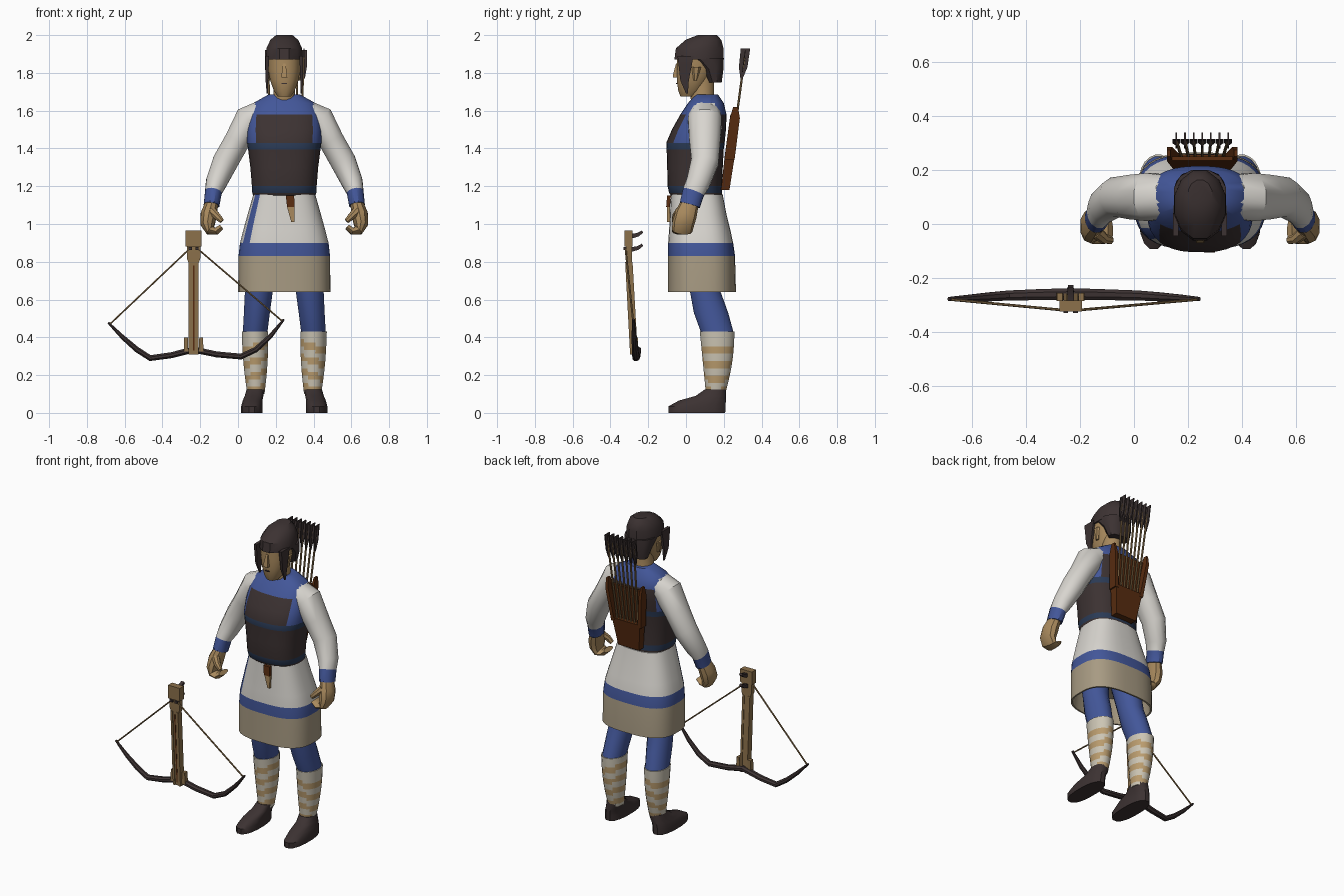
import bpy, bmesh, math
from mathutils import Vector

cube = bpy.data.objects.get("Cube")
if cube:
    bpy.data.objects.remove(cube)

BODY, BOW = 0.245, -0.235   # x of the figure's and the crossbow's middle
SIDES = (("right", -1), ("left", 1))
PALETTE = {
    "white cloth": "D8D5CF", "blue cloth": "43579A", "beige hem": "A89B83",
    "skin": "A8895D", "dark leather": "3C3232", "bow wood": "8C714B",
    "quiver leather": "582C10", "navy trim": "2A3A55",
    "tan wrap": "BA9C6E", "linen": "CCC5B4",
}


def linear(h):
    v = int(h, 16) / 255
    return v / 12.92 if v < 0.04 else ((v + 0.055) / 1.055) ** 2.4


def make_material(name, code):
    m = bpy.data.materials.new(name)
    m.use_nodes = True
    colour = [linear(code[i:i + 2]) for i in (0, 2, 4)] + [1]
    m.diffuse_color = colour
    m.node_tree.nodes["Principled BSDF"].inputs["Base Color"].default_value = colour
    return m


MATS = {k: make_material(k, v) for k, v in PALETTE.items()}
made = []


def skin_rings(name, rings, paint, s, ox):
    """Bridge rings of points, cap the ends, and colour by name or by rule."""
    bm = bmesh.new()
    loops = [[bm.verts.new(p) for p in ring] for ring in rings]
    n = len(loops[0])
    for a, b in zip(loops, loops[1:]):
        for i in range(n):
            j = (i + 1) % n
            bm.faces.new((a[i], a[j], b[j], b[i]))
    bm.faces.new(loops[0])
    bm.faces.new(loops[-1])
    slots = []
    for f in bm.faces:
        key = paint if isinstance(paint, str) else paint(f.calc_center_median())
        if key not in slots:
            slots.append(key)
        f.material_index = slots.index(key)
    for v in bm.verts:
        v.co.x = ox + s * v.co.x
    bmesh.ops.recalc_face_normals(bm, faces=bm.faces)
    me = bpy.data.meshes.new(name)
    bm.to_mesh(me)
    bm.free()
    for k in slots:
        me.materials.append(MATS[k])
    ob = bpy.data.objects.new(name, me)
    bpy.context.collection.objects.link(ob)
    made.append(ob)


def outline(n, power):
    """Unit superellipse; four sides give a full square."""
    if n == 4:
        return [(1, 1), (-1, 1), (-1, -1), (1, -1)]
    pts = []
    for i in range(n):
        a = math.tau * (i + 0.5) / n
        c, d = math.cos(a), math.sin(a)
        pts.append((math.copysign(abs(c) ** (2 / power), c),
                    math.copysign(abs(d) ** (2 / power), d)))
    return pts


def loft(name, rings, paint, n=16, power=2, s=1, ox=BODY):
    """Level rings given as x, z, front y, back y, half width."""
    shape = outline(n, power)
    skin_rings(name, [[Vector((x + u * w, (f + b) / 2 + v * (b - f) / 2, z))
                       for u, v in shape] for x, z, f, b, w in rings], paint, s, ox)


def tube(name, path, paint, n=12, s=1, ox=BODY):
    """Rings square to a path given as x, y, z, half width, half depth."""
    pts = [Vector(p[:3]) for p in path]
    rings = []
    for i, p in enumerate(path):
        t = (pts[min(i + 1, len(pts) - 1)] - pts[max(i - 1, 0)]).normalized()
        u = Vector((0, 1, 0)).cross(t).normalized()
        v = t.cross(u)
        rings.append([pts[i] + u * a * p[3] + v * b * p[4] for a, b in outline(n, 2)])
    skin_rings(name, rings, paint, s, ox)


def rod(name, a, b, r, paint, ox=BODY):
    tube(name, [(*a, r, r), (*b, r, r)], paint, n=6, ox=ox)


# Colour rules
def vest_paint(c):
    side = abs(c.x)
    if c.z > 1.58:
        return "blue cloth" if side < 0.17 else "white cloth"
    if c.z > 1.43:
        return "dark leather" if side < 0.145 else "blue cloth"
    return "navy trim" if c.z > 1.395 or 1.165 < c.z < 1.2 else "dark leather"


def skirt_paint(c):
    if c.z < 0.83:
        return "beige hem"
    if c.z < 0.9:
        return "blue cloth"
    across = c.x / (0.165 + (1.15 - c.z) * 0.28)
    return "blue cloth" if -0.95 < across < -0.8 and c.y < 0.03 else "white cloth"


def wrap_paint(c):
    if c.z > 0.4:
        return "linen"
    return "tan wrap" if ((c.z + 0.3 * c.x) / 0.075) % 1 < 0.5 else "linen"


# Torso and skirt
loft("vest_torso", [
    (0, 1.15, -.08, .19, .165), (0, 1.165, -.09, .19, .17), (0, 1.2, -.098, .19, .172),
    (0, 1.3, -.1, .195, .18), (0, 1.395, -.103, .2, .192), (0, 1.43, -.105, .205, .197),
    (0, 1.5, -.075, .212, .2), (0, 1.58, -.03, .215, .195), (0, 1.64, .01, .2, .165),
    (0, 1.685, .05, .17, .085)], vest_paint, n=36, power=2.5)
loft("tunic_skirt", [
    (0, 1.155, -.08, .195, .165), (0, 1.05, -.085, .215, .195), (0, .97, -.09, .235, .217),
    (0, .9, -.095, .25, .235), (0, .83, -.095, .26, .243), (0, .64, -.095, .265, .245),
    (0, .64, -.085, .255, .235), (0, .8, -.075, .24, .22)], skirt_paint, n=36, power=2.8)
loft("belt_tassel", [(.03, 1.15, -.1, -.08, .022), (.035, 1.09, -.105, -.085, .02)],
     "quiver leather", n=4)
loft("tassel_end", [(.035, 1.09, -.1, -.085, .02), (.045, 1.01, -.1, -.085, .008)],
     "skin", n=4)

# Head
loft("neck", [(0, 1.62, .03, .16, .075), (0, 1.69, .02, .15, .058),
              (0, 1.78, .02, .15, .058)], "skin")
loft("face", [(0, 1.675, -.03, .05, .035), (0, 1.705, -.042, .09, .056),
              (0, 1.76, -.05, .12, .076), (0, 1.82, -.05, .15, .087),
              (0, 1.89, -.05, .16, .088)], "skin", power=2.3)
loft("nose", [(0, 1.775, -.07, -.04, .016), (0, 1.785, -.07, -.04, .015),
              (0, 1.85, -.053, -.04, .007)], "skin", n=4)
loft("mouth", [(0, 1.74, -.053, -.046, .014), (0, 1.746, -.053, -.046, .014)],
     "dark leather", n=4)
loft("cap", [(0, 1.87, -.066, .203, .1), (0, 1.93, -.058, .203, .098),
             (0, 1.975, -.005, .19, .076), (0, 2.0, .06, .165, .045)], "dark leather", n=12)
loft("back_hair", [(0, 1.75, .115, .19, .07), (0, 1.82, .08, .2, .09),
                   (0, 1.88, 0, .203, .099)], "dark leather", n=12, power=2.4)

# Limbs, built once per side
for side, s in SIDES:
    loft(side + "_cheek_flap", [(.09, 1.69, 0, .01, .003), (.092, 1.76, -.03, .015, .007),
                                (.09, 1.89, -.045, .04, .01)], "dark leather", n=4, s=s)
    loft(side + "_ear", [(.08, 1.76, .04, .06, .01), (.088, 1.83, .03, .08, .012)],
         "skin", n=6, s=s)
    tube(side + "_sleeve", [
        (.1, .1, 1.6, .065, .08), (.185, .1, 1.55, .085, .092), (.25, .1, 1.44, .07, .085),
        (.312, .1, 1.33, .07, .075), (.36, .065, 1.22, .058, .065),
        (.375, .04, 1.17, .046, .06), (.385, .02, 1.1, .043, .056)],
        lambda c: "blue cloth" if c.z < 1.17 else "white cloth", s=s)
    tube(side + "_fist", [
        (.384, .02, 1.11, .036, .048), (.4, 0, 1.05, .045, .058), (.405, -.015, 1, .04, .058),
        (.392, -.02, .965, .027, .055), (.36, -.025, .962, .02, .05),
        (.332, -.025, .985, .015, .045)], "skin", n=10, s=s)
    tube(side + "_thumb", [(.385, -.03, 1.07, .025, .025), (.355, -.055, 1.04, .02, .02),
                           (.33, -.06, 1.015, .014, .015)], "skin", n=8, s=s)
    loft(side + "_thigh", [(.12, .82, -.02, .16, .085), (.135, .64, .02, .185, .075),
                           (.145, .53, .04, .225, .07), (.155, .42, .08, .255, .066)],
         "blue cloth", s=s)
    calf = []
    for i in range(18):
        k = i / 17
        bulge = 0.012 * math.sin(math.pi * k)
        calf.append((.15 + .005 * k, .1 + .33 * k, .105 - .033 * k,
                     .208 + .05 * k + bulge, .046 + .025 * k + bulge / 2))
    loft(side + "_calf_wrap", calf, wrap_paint, n=20, s=s)
    loft(side + "_shoe", [
        (.172, 0, -.095, .21, .057), (.172, .035, -.095, .212, .057),
        (.168, .065, -.04, .213, .053), (.16, .09, .05, .213, .05),
        (.152, .125, .1, .212, .048)], "dark leather", power=2.4, s=s)

# Quiver: pocket, back board and flared side walls
loft("quiver_pocket", [(.008, 1.18, .185, .23, .075), (.008, 1.36, .205, .258, .1)],
     "quiver leather", n=4)
loft("quiver_board", [(.008, 1.36, .205, .222, .1), (.008, 1.58, .235, .25, .122)],
     "quiver leather", n=4)
for side, s in SIDES:
    loft(side + "_quiver_wall", [(.095, 1.34, .203, .257, .012),
                                 (.12, 1.56, .232, .285, .01), (.124, 1.62, .25, .275, .006)],
         "quiver leather", n=4, s=s, ox=BODY + 0.008)

# Arrows fanned across the quiver
for i in range(7):
    k = i - 3
    low, high = 0.008 + 0.024 * k, 0.008 + 0.032 * k
    rod(f"arrow_shaft_{i}", (low, .232, 1.3), (high, .31, 1.88), .006, "bow wood")
    loft(f"arrow_fletching_{i}", [(high, 1.77, .288, .3, .003), (high, 1.83, .28, .325, .003),
                                  (high, 1.93, .29, .34, .003)], "dark leather", n=4)
    loft(f"arrow_cross_fletching_{i}", [(high, 1.77, .293, .297, .005),
                                        (high, 1.83, .3, .304, .015),
                                        (high, 1.92, .312, .316, .015)], "dark leather", n=4)

# Crossbow stock
loft("crossbow_stock", [(0, .31, -.29, -.26, .022), (0, .78, -.315, -.285, .022),
                        (0, .82, -.317, -.286, .036), (0, .89, -.317, -.286, .036)],
     "bow wood", n=4, ox=BOW)
loft("crossbow_butt", [(0, .88, -.325, -.283, .042), (0, .965, -.325, -.283, .042)],
     "bow wood", n=4, ox=BOW)
loft("bolt_groove", [(0, .33, -.292, -.28, .004), (0, .78, -.318, -.3, .004)],
     "quiver leather", n=4, ox=BOW)
for side, s in SIDES:
    loft(side + "_stock_rail", [(.02, .31, -.296, -.255, .007), (.02, .8, -.322, -.283, .007)],
         "bow wood", n=4, s=s, ox=BOW)
    loft(side + "_limb_clamp", [(.04, .325, -.285, -.255, .012), (.04, .4, -.285, -.255, .01)],
         "bow wood", n=4, s=s, ox=BOW)
    loft(side + "_string_peg", [(.018, .862, -.33, -.31, .009), (.018, .878, -.33, -.31, .009)],
         "dark leather", n=4, s=s, ox=BOW)
for name, z in (("upper", .935), ("lower", .865)):
    tube(name + "_trigger", [(0, -.29, z, .012, .012), (0, -.255, z + .008, .012, .01),
                             (0, -.23, z + .025, .01, .007)], "dark leather", n=4, ox=BOW)

# Bow limbs and string
tube("bow_limbs", [
    (-.452, -.278, .478, .006, .008), (-.375, -.275, .4, .013, .014),
    (-.3, -.27, .335, .016, .018), (-.23, -.265, .29, .017, .02),
    (-.12, -.262, .305, .017, .022), (0, -.26, .335, .018, .024),
    (.12, -.262, .31, .017, .022), (.25, -.265, .298, .017, .02),
    (.33, -.27, .335, .016, .018), (.41, -.275, .41, .013, .014),
    (.478, -.278, .495, .006, .008)], "dark leather", n=8, ox=BOW)
rod("right_bowstring", (-.445, -.28, .468), (-.02, -.32, .87), .005, "bow wood", ox=BOW)
rod("left_bowstring", (.47, -.28, .485), (.02, -.32, .87), .005, "bow wood", ox=BOW)

# Smooth shading with hard edges kept
bpy.ops.object.select_all(action="DESELECT")
for ob in made:
    ob.select_set(True)
bpy.context.view_layer.objects.active = made[0]
bpy.ops.object.shade_smooth_by_angle(angle=math.radians(35))
